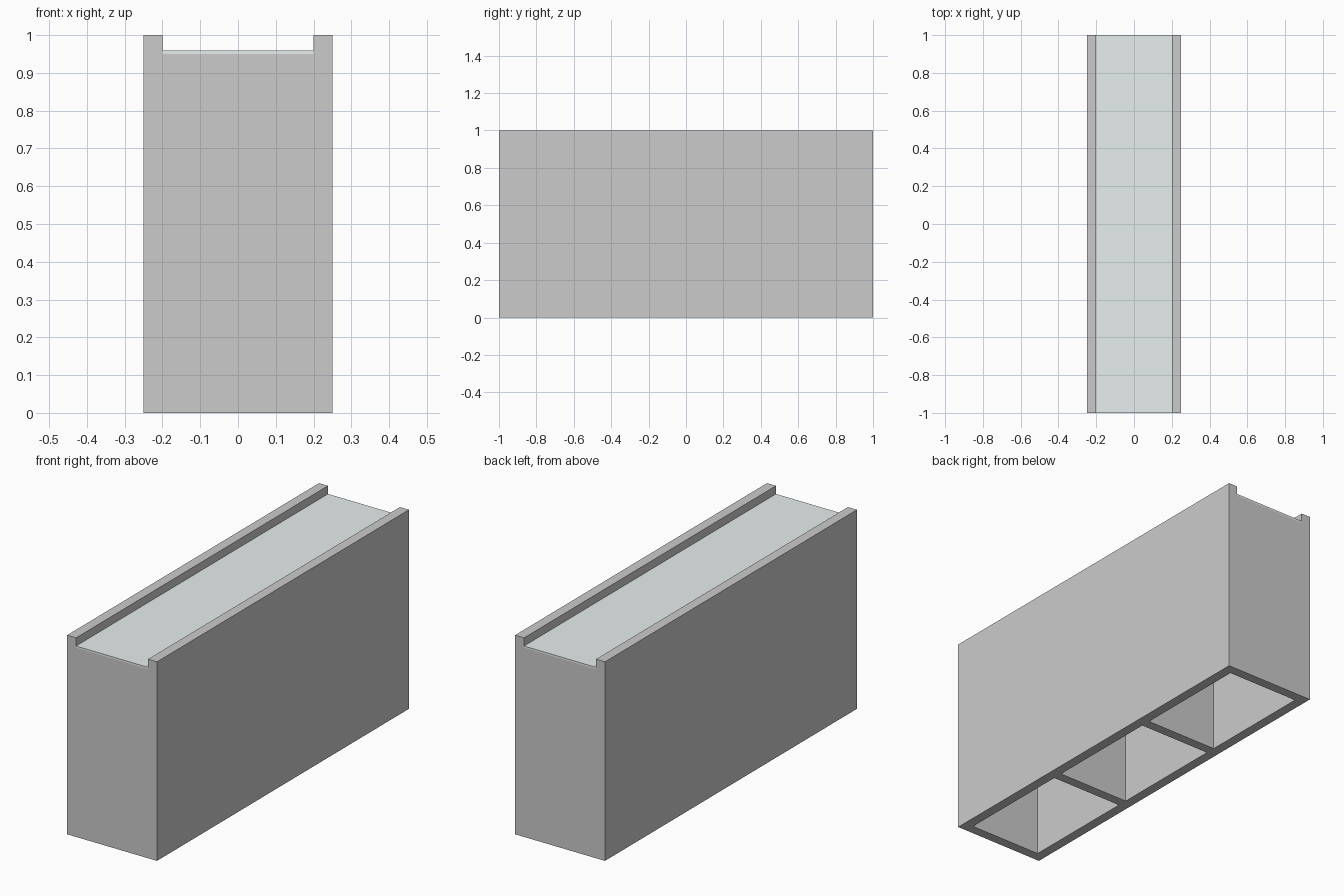
import bpy, bmesh

if "Cube" in bpy.data.objects:
    bpy.data.objects.remove(bpy.data.objects["Cube"])

# Break lines of the hollow body: side walls, four cross walls, raised rims
XS = [-0.25, -0.2, 0.2, 0.25]
YS = [-1.0, -0.95, -0.35, -0.3, 0.3, 0.35, 0.95, 1.0]
ZS = [0.0, 0.95, 1.0]


def solid(i, j, k):
    """Side walls are full height; cross walls stop below the rims."""
    if not (0 <= i < 3 and 0 <= j < 7 and 0 <= k < 2):
        return False
    return i != 1 or (j % 2 == 0 and k == 0)


def finish(name, bm):
    mesh = bpy.data.meshes.new(name)
    bm.to_mesh(mesh)
    bm.free()
    obj = bpy.data.objects.new(name, mesh)
    bpy.context.collection.objects.link(obj)
    return obj


# Body: one welded shell with three compartments open at the bottom
bm = bmesh.new()
for i in range(3):
    for j in range(7):
        for k in range(2):
            if not solid(i, j, k):
                continue
            for axis in range(3):
                for side in (0, 1):
                    near = [i, j, k]
                    near[axis] += 1 if side else -1
                    if solid(*near):
                        continue
                    corners = []
                    for a, b in ((0, 0), (1, 0), (1, 1), (0, 1)):
                        c = [i, j, k]
                        c[axis] += side
                        c[(axis + 1) % 3] += a
                        c[(axis + 2) % 3] += b
                        corners.append(bm.verts.new((XS[c[0]], YS[c[1]], ZS[c[2]])))
                    bm.faces.new(corners if side else corners[::-1])
bmesh.ops.remove_doubles(bm, verts=bm.verts[:], dist=1e-5)
bmesh.ops.dissolve_limit(bm, angle_limit=0.01, verts=bm.verts[:], edges=bm.edges[:])
finish("body", bm)

# Pale panel lying between the rims
bm = bmesh.new()
bmesh.ops.create_cube(bm, size=1.0)
bmesh.ops.scale(bm, vec=(0.4, 2.0, 0.01), verts=bm.verts[:])
bmesh.ops.translate(bm, vec=(0, 0, 0.954), verts=bm.verts[:])
panel = finish("top_panel", bm)
mat = bpy.data.materials.new("pale_panel")
mat.diffuse_color = (0.8, 0.85, 0.85, 1.0)
mat.use_nodes = True
mat.node_tree.nodes["Principled BSDF"].inputs["Base Color"].default_value = mat.diffuse_color
panel.data.materials.append(mat)
